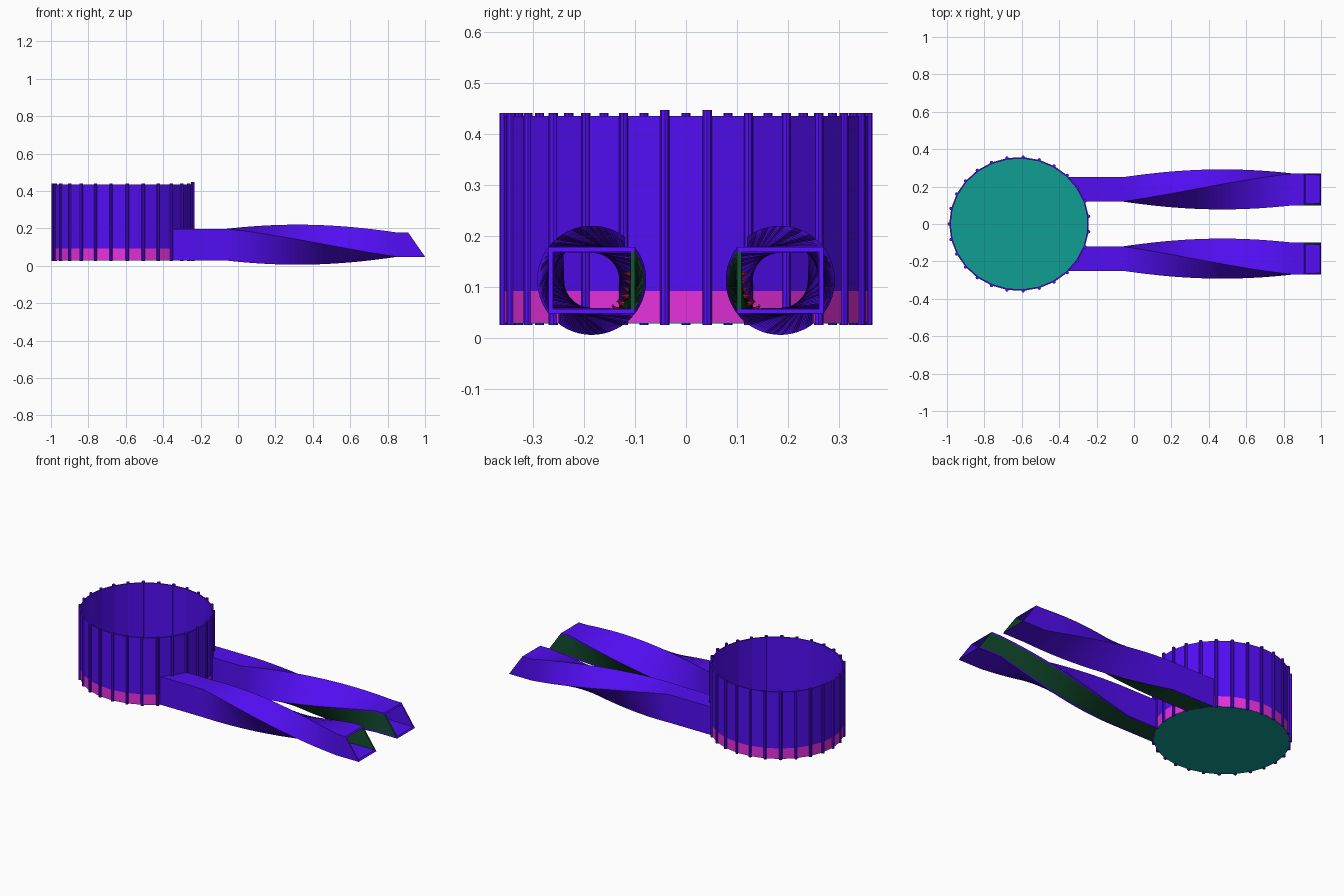
import bpy, bmesh, math
from mathutils import Vector, Matrix

if "Cube" in bpy.data.objects:
    bpy.data.objects.remove(bpy.data.objects["Cube"])

CX, RX, RY, SIDES = -0.614, 0.374, 0.358, 27     # drum centre, radii, panels
AY, AZ, W, H, T = 0.185, 0.113, 0.065, 0.085, 0.009  # arm axis, half sizes, wall
X0, X1 = -0.06, 0.85                             # twist range


def material(name, rgb):
    m = bpy.data.materials.new(name)
    m.diffuse_color = (*rgb, 1)
    m.use_nodes = True
    m.node_tree.nodes["Principled BSDF"].inputs["Base Color"].default_value = m.diffuse_color
    return m


purple = material("purple", (0.085, 0.004, 0.90))
pink = material("pink", (0.80, 0.03, 0.72))
teal = material("teal", (0.005, 0.34, 0.29))
green = material("dark_green", (0.006, 0.075, 0.028))
red = material("red", (0.45, 0.01, 0.01))


def finish(name, bm, mat, mirror=False, smooth=False):
    bmesh.ops.recalc_face_normals(bm, faces=bm.faces)
    me = bpy.data.meshes.new(name)
    bm.to_mesh(me)
    bm.free()
    me.materials.append(mat)
    ob = bpy.data.objects.new(name, me)
    bpy.context.collection.objects.link(ob)
    if mirror:
        mod = ob.modifiers.new("mirror", 'MIRROR')
        mod.use_axis = (False, True, False)
        mod.use_mirror_merge = False
    if smooth:
        bpy.context.view_layer.objects.active = ob
        ob.select_set(True)
        bpy.ops.object.shade_smooth_by_angle(angle=math.radians(30))
        ob.select_set(False)
    return ob


def rim(i, d=0.0):
    a = math.pi + math.tau * i / SIDES
    return CX + (RX + d) * math.cos(a), (RY + d) * math.sin(a)


def shell(name, z0, z1, mat):
    bm = bmesh.new()
    rings = [[bm.verts.new((*rim(i, d), z)) for i in range(SIDES)]
             for d, z in ((0, z0), (0, z1), (-0.008, z1), (-0.008, z0))]
    for k in range(4):
        a, b = rings[k], rings[(k + 1) % 4]
        for i in range(SIDES):
            j = (i + 1) % SIDES
            bm.faces.new((a[i], a[j], b[j], b[i]))
    finish(name, bm, mat)


# Drum wall, lower band and floor
shell("drum_wall", 0.092, 0.435, purple)
shell("drum_lower_band", 0.03, 0.092, pink)
bm = bmesh.new()
base = bm.faces.new([bm.verts.new((*rim(i, -0.001), 0.028)) for i in range(SIDES)])
ext = bmesh.ops.extrude_face_region(bm, geom=[base])
bmesh.ops.translate(bm, vec=(0, 0, 0.006),
                    verts=[v for v in ext["geom"] if isinstance(v, bmesh.types.BMVert)])
finish("drum_floor", bm, teal)

# Ribs at the panel joints; the two between the arms are slightly taller
bm = bmesh.new()
for i in range(SIDES):
    x, y = rim(i)
    top = 0.447 if i in (13, 14) else 0.441
    bmesh.ops.create_cone(bm, cap_ends=True, segments=8, radius1=0.009, radius2=0.009,
                          depth=top - 0.025,
                          matrix=Matrix.Translation((x, y, (top + 0.025) / 2)))
finish("drum_ribs", bm, purple, smooth=True)


def twist(x, u, v):
    """Point of the arm section (u, v) turned a quarter turn along x."""
    a = -math.pi / 2 * min(1, max(0, (x - X0) / (X1 - X0)))
    c, s = math.cos(a), math.sin(a)
    return Vector((x, AY + u * c - v * s, AZ + u * s + v * c))


N = 32
STATIONS = [-0.3, -0.235] + [X0 + (X1 - X0) * i / N for i in range(N + 1)] + [0.89, 0.95]


def plate(name, u0, u1, v0, v1, mat):
    bm = bmesh.new()
    rings = []
    for k, x in enumerate(STATIONS):
        ring = []
        for u, v in ((u0, v0), (u1, v0), (u1, v1), (u0, v1)):
            p = twist(x, u, v)
            if k == 0:                       # start on the drum wall
                p.x = CX + (RX - 0.004) * math.sqrt(1 - (p.y / RY) ** 2)
            elif k == len(STATIONS) - 1:     # slanted open end
                p.x = 1.0 - 0.09 * (p.z - (AZ - W)) / (2 * W)
            ring.append(bm.verts.new(p))
        rings.append(ring)
    for a, b in zip(rings, rings[1:]):
        for i in range(4):
            j = (i + 1) % 4
            bm.faces.new((a[i], a[j], b[j], b[i]))
    bm.faces.new(rings[0])
    bm.faces.new(rings[-1])
    finish(name, bm, mat, mirror=True, smooth=True)


# Twisted hollow arms, made of four plates
plate("arm_inner_wall", -W, -W + T, -H, H, purple)
plate("arm_outer_wall", W - T, W, -H, H, purple)
plate("arm_roof", -W + T, W - T, H - T, H, purple)
plate("arm_floor", -W + T, W - T, -H, -H + T, green)

# Small cones standing on the arm floors
bm = bmesh.new()
for i in range(8):
    x = -0.1 + 0.125 * i
    for u in (-0.022, 0.022):
        foot, tip = twist(x, u, -H + T), twist(x, u, -H + T + 0.018)
        rot = (tip - foot).to_track_quat('Z', 'Y').to_matrix().to_4x4()
        bmesh.ops.create_cone(bm, cap_ends=True, segments=8, radius1=0.006, radius2=0.0,
                              depth=0.018, matrix=Matrix.Translation((foot + tip) / 2) @ rot)
finish("arm_studs", bm, red, mirror=True)
